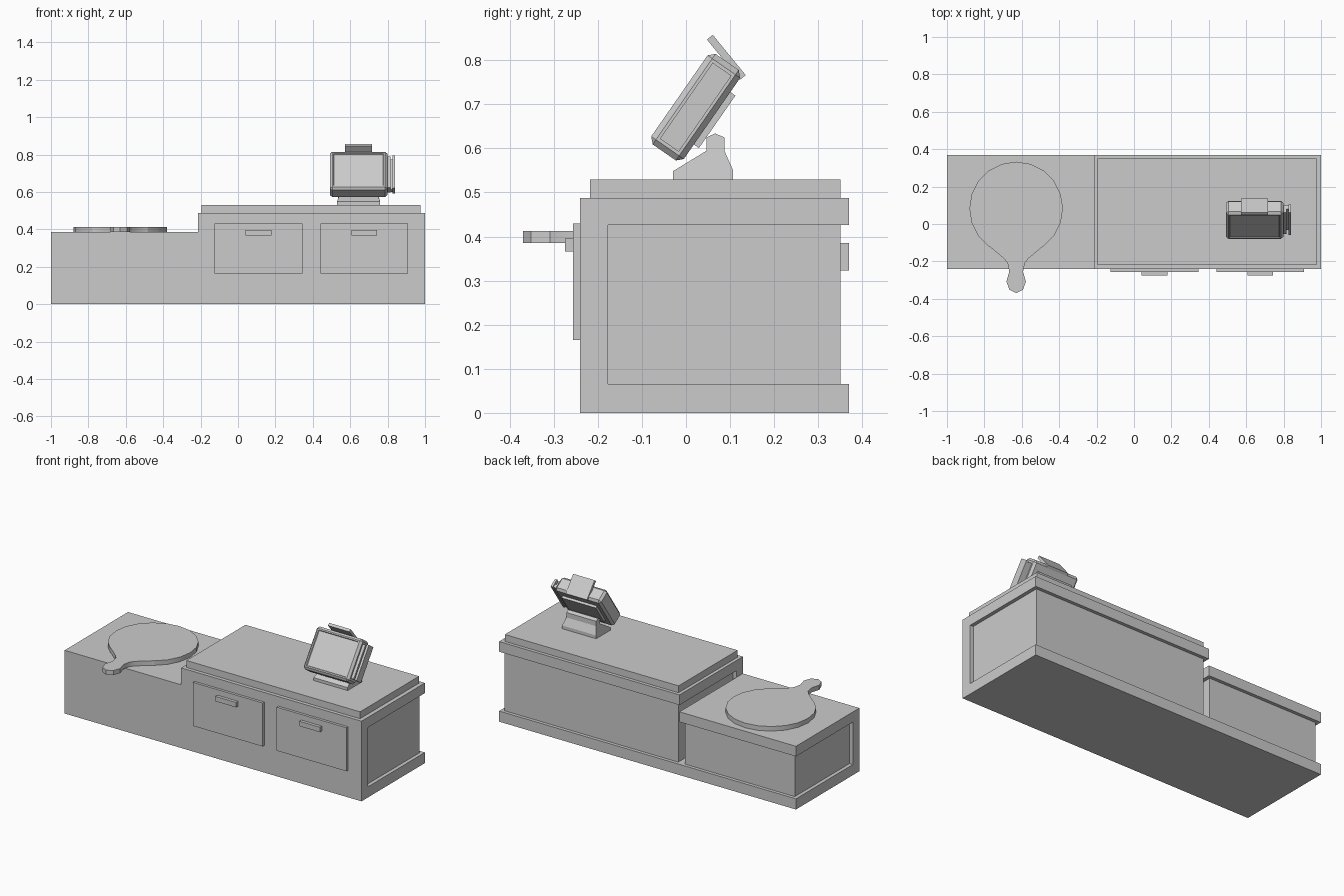
import bpy, bmesh, math
from mathutils import Matrix, Vector

if "Cube" in bpy.data.objects:
    bpy.data.objects.remove(bpy.data.objects["Cube"])


def finish(name, bm, matrix=None):
    bmesh.ops.recalc_face_normals(bm, faces=bm.faces[:])
    mesh = bpy.data.meshes.new(name)
    bm.to_mesh(mesh)
    bm.free()
    ob = bpy.data.objects.new(name, mesh)
    bpy.context.collection.objects.link(ob)
    if matrix:
        ob.matrix_world = matrix
    return ob


def cube(x, y, z):
    bm = bmesh.new()
    bmesh.ops.create_cube(bm, size=1)
    for v in bm.verts:
        v.co = Vector([(r[0] + r[1]) / 2 + c * (r[1] - r[0]) for r, c in zip((x, y, z), v.co)])
    return bm


def box(name, x, y, z, matrix=None):
    return finish(name, cube(x, y, z), matrix)


def prism(points, direction):
    bm = bmesh.new()
    face = bm.faces.new([bm.verts.new(p) for p in points])
    out = bmesh.ops.extrude_face_region(bm, geom=[face])
    bmesh.ops.translate(bm, vec=direction,
                        verts=[g for g in out["geom"] if isinstance(g, bmesh.types.BMVert)])
    return bm


# Counter: stepped front panel, plinth, top bands and inset bodies
STEP = -0.215
front = [(-1, 0), (1, 0), (1, 0.488), (STEP, 0.488), (STEP, 0.385), (-1, 0.385)]
finish("counter_front", prism([(x, -0.24, z) for x, z in front], (0, 0.063, 0)))
box("counter_plinth", (-1, 1), (-0.177, 0.37), (0, 0.065))
for side, x0, x1, top in (("low", -1, STEP, 0.385), ("high", STEP, 1, 0.488)):
    box(side + "_top_band", (x0, x1), (-0.177, 0.37), (top - 0.062, top))
    box(side + "_body", (x0 + 0.022, x1 - 0.022), (-0.177, 0.35), (0.065, top - 0.062))
box("counter_top_slab", (-0.195, 0.975), (-0.218, 0.35), (0.488, 0.53))

# Doors with bar handles
for i, cx in enumerate((0.11, 0.675)):
    box(f"door_{i + 1}", (cx - 0.235, cx + 0.235), (-0.256, -0.24), (0.165, 0.43))
    box(f"door_handle_{i + 1}", (cx - 0.069, cx + 0.069), (-0.275, -0.256), (0.366, 0.396))

# Round serving board with a paddle handle
CX, CY, R = -0.63, 0.083, 0.25
half = [(R * math.cos(math.radians(a)), CY + R * math.sin(math.radians(a)))
        for a in range(72, -56, -18)]
half += [(0.143, -0.12), (0.065, -0.185), (0.046, -0.21), (0.037, -0.255), (0.052, -0.308), (0.036, -0.352)]
outline = [(0, CY + R)] + half + [(0, -0.37)] + [(-x, y) for x, y in reversed(half)]
board = finish("serving_board", prism([(CX + x, y, 0.385) for x, y in outline], (0, 0, 0.028)))
bpy.context.view_layer.objects.active = board
board.select_set(True)
bpy.ops.object.shade_smooth_by_angle(angle=math.radians(30))

# Monitor stand: wedge profile, narrowing above the foot
profile = [(-0.03, 0.53), (0.107, 0.53), (0.107, 0.55), (0.087, 0.595), (0.087, 0.625),
           (0.066, 0.634), (0.047, 0.625), (0.047, 0.595), (-0.03, 0.548)]
bm = prism([(-0.115, y, z) for y, z in profile], (0.23, 0, 0))
for v in bm.verts:
    if v.co.z > 0.56:
        v.co.x *= 0.87
finish("monitor_stand", bm, Matrix.Translation((0.645, 0, 0)))

# Tilted monitor with chamfered housing and recessed screen
tilt = Matrix.Translation((0.645, 0.022, 0.6935)) @ Matrix.Rotation(math.radians(-34.8), 4, "X")
bm = cube((-0.154, 0.154), (-0.045, 0.045), (-0.125, 0.125))
bmesh.ops.bevel(bm, geom=bm.edges[:], offset=0.013, segments=1, affect="EDGES")
bm.normal_update()
screen = min(bm.faces, key=lambda f: f.calc_center_median().y)
bmesh.ops.inset_region(bm, faces=[screen], thickness=0.01, depth=0)
bmesh.ops.inset_region(bm, faces=[screen], thickness=0.004, depth=-0.006)
finish("monitor", bm, tilt)
box("monitor_back_plate", (-0.115, 0.115), (0.044, 0.059), (-0.072, 0.073), tilt)

# Card reader on the monitor side: two plates joined by a web
box("reader_inner_plate", (0.152, 0.171), (-0.022, 0.024), (-0.1, 0.1), tilt)
box("reader_web", (0.17, 0.182), (0.002, 0.024), (-0.098, 0.098), tilt)
box("reader_outer_plate", (0.181, 0.195), (-0.026, 0.026), (-0.105, 0.105), tilt)

# Small rear-facing display on the monitor's top edge
rear = Matrix.Translation((0.645, 0.0915, 0.8065)) @ Matrix.Rotation(math.radians(39.3), 4, "X")
box("rear_display", (-0.072, 0.072), (-0.0085, 0.0085), (-0.059, 0.059), rear)
